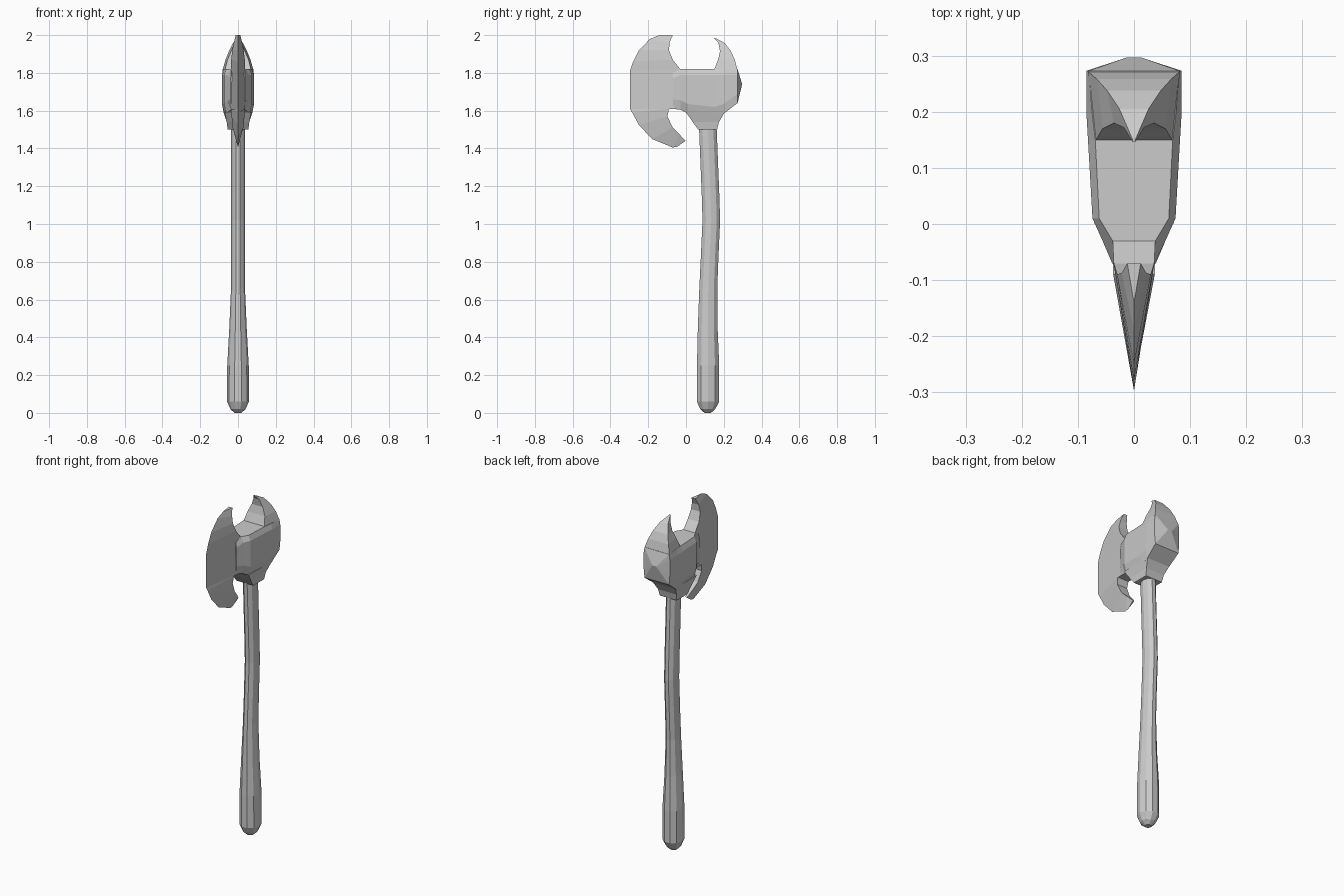
import bpy, bmesh, math


def loft(name, rings):
    """Skin a list of equal-length point rings and close both ends."""
    bm = bmesh.new()
    vr = [[bm.verts.new(p) for p in r] for r in rings]
    n = len(rings[0])
    for a, b in zip(vr, vr[1:]):
        for i in range(n):
            j = (i + 1) % n
            bm.faces.new((a[i], a[j], b[j], b[i]))
    bm.faces.new(vr[0])
    bm.faces.new(vr[-1])
    bmesh.ops.remove_doubles(bm, verts=bm.verts, dist=1e-4)
    bmesh.ops.recalc_face_normals(bm, faces=bm.faces)
    me = bpy.data.meshes.new(name)
    bm.to_mesh(me)
    bm.free()
    ob = bpy.data.objects.new(name, me)
    bpy.context.collection.objects.link(ob)
    return ob


def rect(wf, yf, wb, yb, z):
    return [(-wf, yf, z), (wf, yf, z), (wb, yb, z), (-wb, yb, z)]


# Handle: gently curved, swollen grip (centre y, z, x radius, y radius)
path = [(.115, 0, .018, .018), (.115, .02, .04, .042), (.117, .06, .058, .062),
        (.117, .25, .057, .062), (.115, .45, .046, .055), (.118, .66, .037, .05),
        (.125, .82, .036, .049), (.134, 1.02, .036, .049), (.13, 1.15, .036, .049),
        (.116, 1.5, .036, .049), (.115, 1.6, .036, .049)]
loft("handle", [[(rx * math.cos(math.tau * i / 10), y + ry * math.sin(math.tau * i / 10), z)
                 for i in range(10)] for y, z, rx, ry in path])

# Blade: wedge sections, sharp rim point (y, z) to thick inner edge (y, z, half width)
sections = [(-.14, 2.0, -.07, 2.0, .012), (-.19, 1.98, -.087, 1.96, .022),
            (-.25, 1.92, -.09, 1.92, .03), (-.28, 1.86, -.07, 1.87, .036),
            (-.297, 1.81, -.03, 1.82, .038), (-.297, 1.61, -.06, 1.61, .038),
            (-.285, 1.59, -.09, 1.61, .037), (-.25, 1.525, -.098, 1.57, .034),
            (-.18, 1.45, -.07, 1.51, .028), (-.07, 1.405, -.035, 1.475, .018),
            (-.045, 1.41, -.003, 1.44, .005)]
loft("blade", [[(0, yo, zo), (t, yi, zi), (-t, yi, zi)] for yo, zo, yi, zi, t in sections])


# Head block: sections along y (y, side half width, top half width, bottom z, top z)
def block_ring(y, w, wt, zb, zt):
    half = [(wt, zt), (w, zt - .03), (w, zb + .05), (wt, zb)]
    return [(x, y, z) for x, z in half] + [(-x, y, z) for x, z in reversed(half)]


loft("head_block", [block_ring(*s) for s in [
    (-.07, .039, .036, 1.61, 1.80), (-.03, .056, .038, 1.605, 1.82),
    (.01, .074, .062, 1.585, 1.82), (.15, .082, .069, 1.57, 1.82),
    (.2, .085, .075, 1.585, 1.82), (.273, .085, .08, 1.64, 1.82)]]
    + [[(0.012 * s, .297, 1.74) for s in (1, 1, 1, 1, -1, -1, -1, -1)]])

# Collar tapering from the head down onto the handle
loft("collar", [rect(.055, .065, .055, .165, 1.5), rect(.06, .035, .06, .175, 1.54),
                rect(.07, 0, .076, .205, 1.592)])

# Curved horn rising from the back of the head
loft("horn", [rect(.069, .148, .082, .272, 1.815), rect(.056, .17, .066, .258, 1.87),
              rect(.036, .18, .048, .238, 1.915), rect(.018, .172, .026, .205, 1.958),
              rect(.003, .147, .003, .152, 1.986)])
